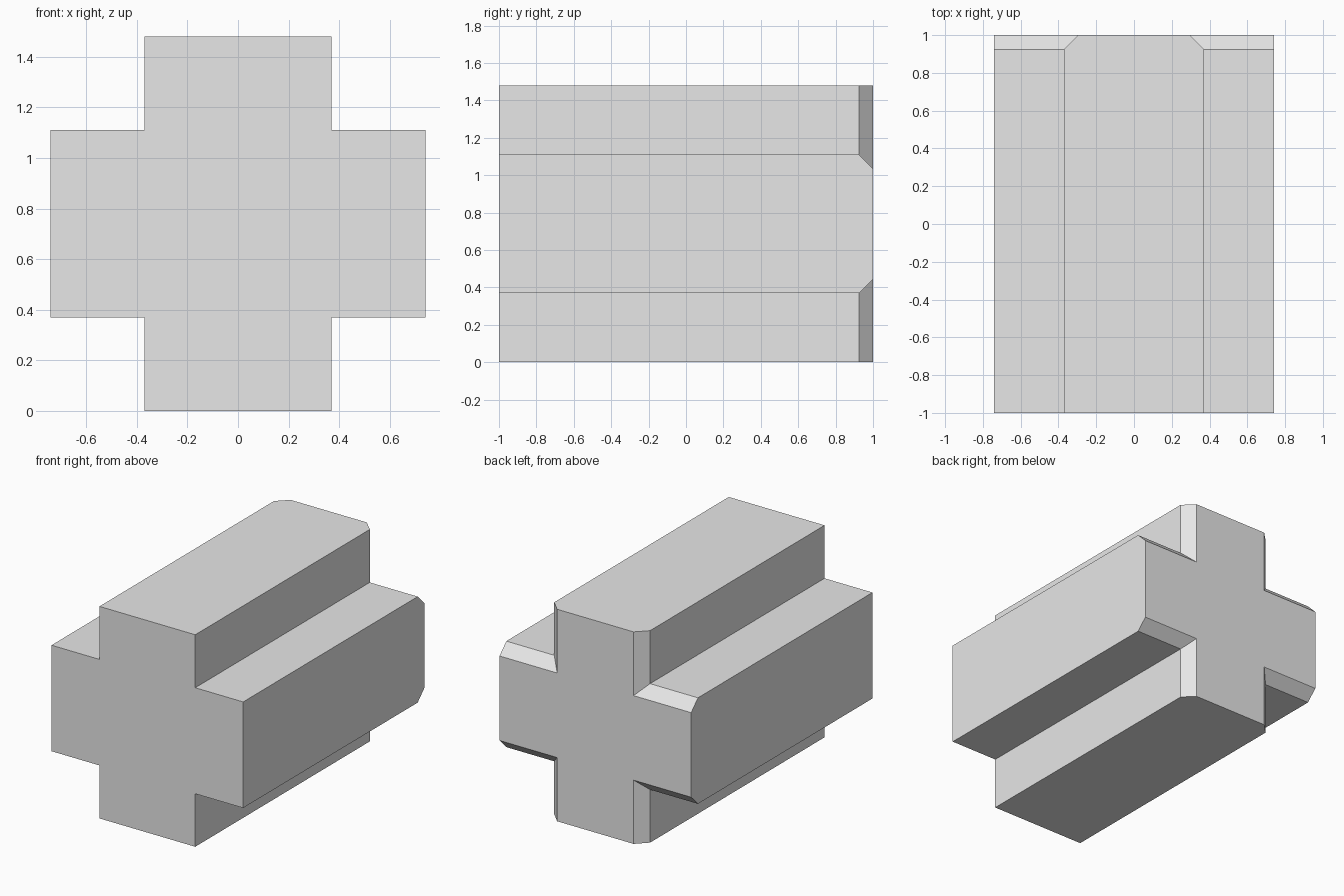
import bpy, bmesh
from math import radians
from mathutils import Matrix, Vector

cube = bpy.data.objects.get("Cube")
if cube:
    bpy.data.objects.remove(cube, do_unlink=True)

REACH = 0.74      # centre to the end of each arm
HALF = 0.37       # half the width of an arm
CHAMFER = 0.075   # bevel around the arm sides at the back

grey = bpy.data.materials.new("light grey")
grey.use_nodes = True
grey.diffuse_color = (0.8, 0.8, 0.8, 1)
grey.node_tree.nodes["Principled BSDF"].inputs["Base Color"].default_value = (0.8, 0.8, 0.8, 1)


def cross_ring(bm, half, y):
    """Cross outline at depth y: one arm's points turned four times."""
    ring = []
    for turn in range(4):
        rot = Matrix.Rotation(radians(-90 * turn), 3, 'Y')
        for x, z in ((REACH, -half), (REACH, half), (half, half)):
            p = rot @ Vector((x, 0, z))
            ring.append(bm.verts.new((p.x, y, p.z + REACH)))
    return ring


# Cross-shaped bar, narrowing to a mitred chamfer at the back
bm = bmesh.new()
rings = [cross_ring(bm, HALF, -1),
         cross_ring(bm, HALF, 1 - CHAMFER),
         cross_ring(bm, HALF - CHAMFER, 1)]
for a, b in zip(rings, rings[1:]):
    for i in range(len(a)):
        j = (i + 1) % len(a)
        bm.faces.new((a[i], a[j], b[j], b[i]))
bm.faces.new(rings[0])
bm.faces.new(rings[-1])

# Merge the flat arm ends into single faces
bmesh.ops.dissolve_limit(bm, angle_limit=radians(1), verts=bm.verts[:], edges=bm.edges[:])
bmesh.ops.recalc_face_normals(bm, faces=bm.faces[:])

mesh = bpy.data.meshes.new("cross_bar")
bm.to_mesh(mesh)
bm.free()
mesh.materials.append(grey)
bar = bpy.data.objects.new("cross_bar", mesh)
bpy.context.scene.collection.objects.link(bar)
